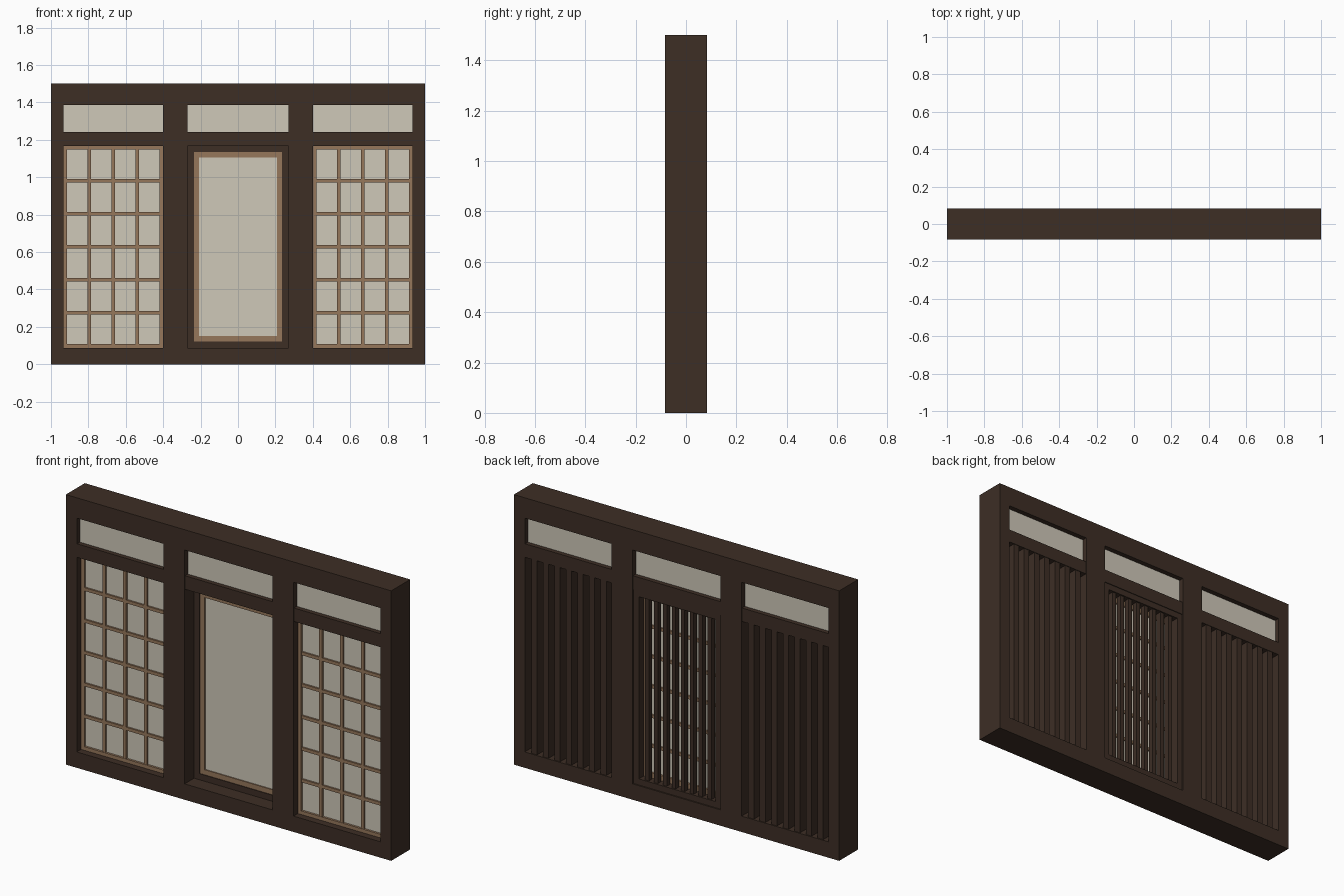
import bpy, bmesh

if "Cube" in bpy.data.objects:
    bpy.data.objects.remove(bpy.data.objects["Cube"])


def material(name, rgb):
    lin = [((c / 255 + 0.055) / 1.055) ** 2.4 for c in rgb]
    m = bpy.data.materials.new(name)
    m.diffuse_color = (*lin, 1)
    m.use_nodes = True
    m.node_tree.nodes["Principled BSDF"].inputs["Base Color"].default_value = m.diffuse_color
    return m


DARK = material("dark timber", (61, 46, 37))
WOOD = material("light wood", (150, 119, 91))
PAPER = material("paper", (207, 200, 185))


def boxes(name, mat, spans):
    """One object from axis-aligned boxes (x0, x1, y0, y1, z0, z1)."""
    bm = bmesh.new()
    for x0, x1, y0, y1, z0, z1 in spans:
        vs = bmesh.ops.create_cube(bm, size=1)["verts"]
        for v in vs:
            v.co = ((x0 + x1) / 2 + v.co.x * (x1 - x0),
                    (y0 + y1) / 2 + v.co.y * (y1 - y0),
                    (z0 + z1) / 2 + v.co.z * (z1 - z0))
    me = bpy.data.meshes.new(name)
    bm.to_mesh(me)
    bm.free()
    me.materials.append(mat)
    ob = bpy.data.objects.new(name, me)
    bpy.context.collection.objects.link(ob)
    return ob


def border(x0, x1, y0, y1, z0, z1, w):
    """Four rails around a rectangle."""
    return [(x0, x0 + w, y0, y1, z0, z1), (x1 - w, x1, y0, y1, z0, z1),
            (x0 + w, x1 - w, y0, y1, z0, z0 + w),
            (x0 + w, x1 - w, y0, y1, z1 - w, z1)]


def grid(x0, x1, y0, y1, z0, z1, cols, rows, w):
    """Lattice bars dividing a rectangle into cols x rows."""
    out = []
    for i in range(1, cols):
        x = x0 + (x1 - x0) * i / cols
        out.append((x - w / 2, x + w / 2, y0, y1, z0, z1))
    for j in range(1, rows):
        z = z0 + (z1 - z0) * j / rows
        out.append((x0, x1, y0 + 0.0005, y1 - 0.0005, z - w / 2, z + w / 2))
    return out


def slats(x0, x1, y0, y1, z0, z1, n, w):
    """n upright slats with equal gaps, also at both ends."""
    gap = (x1 - x0 - n * w) / (n + 1)
    return [(x0 + gap + i * (gap + w), x0 + gap + i * (gap + w) + w, y0, y1, z0, z1)
            for i in range(n)]


D = 0.083                        # half depth of the wall
Z0, Z1, Z2, Z3 = 0.088, 1.168, 1.243, 1.387
BAYS = {"left": (-0.933, -0.4), "centre": (-0.27, 0.27), "right": (0.4, 0.933)}

# Main timber frame: posts, then top and bottom rails
edges = [-1, -0.933, -0.4, -0.27, 0.27, 0.4, 0.933, 1]
boxes("posts", DARK, [(edges[i], edges[i + 1], -D, D, 0, 1.5) for i in (0, 2, 4, 6)])
rails = []
for a, b in BAYS.values():
    rails += [(a, b, -D, D, 0, Z0), (a, b, -D, D, Z3, 1.5),
              (a, b, -D + 0.003, D - 0.003, Z1, Z2)]
boxes("rails", DARK, rails)

# Transom panes
for name, (a, b) in BAYS.items():
    boxes(name + "_transom_pane", PAPER, [(a, b, -0.055, 0.055, Z2, Z3)])

# Side bays: lattice in front, paper, slats at the back
for name in ("left", "right"):
    a, b = BAYS[name]
    boxes(name + "_lattice", WOOD, border(a, b, -0.045, -0.02, Z0, Z1, 0.02)
          + grid(a + 0.01, b - 0.01, -0.043, -0.026, Z0 + 0.01, Z1 - 0.01, 4, 6, 0.018))
    boxes(name + "_paper", PAPER, [(a + 0.01, b - 0.01, -0.033, -0.025, Z0 + 0.01, Z1 - 0.01)])
    boxes(name + "_slats", DARK, slats(a, b, 0.015, 0.077, Z0, Z1, 7, 0.035))

# Centre bay: recessed sash with the lattice behind the paper
a, b = BAYS["centre"]
s, w = 0.034, 0.028
ia, ib, iz0, iz1 = a + s, b - s, Z0 + s, Z1 - s
boxes("centre_sash", DARK, border(a, b, 0.0, 0.076, Z0, Z1, s))
boxes("centre_wood_frame", WOOD, border(ia, ib, 0.004, 0.03, iz0, iz1, w))
boxes("centre_paper", PAPER, [(ia + 0.01, ib - 0.01, 0.01, 0.018, iz0 + 0.01, iz1 - 0.01)])
boxes("centre_lattice", WOOD,
      grid(ia + 0.01, ib - 0.01, 0.0105, 0.027, iz0 + 0.01, iz1 - 0.01, 4, 6, 0.018))
boxes("centre_slats", DARK, slats(ia, ib, 0.038, 0.068, iz0, iz1, 8, 0.024))
